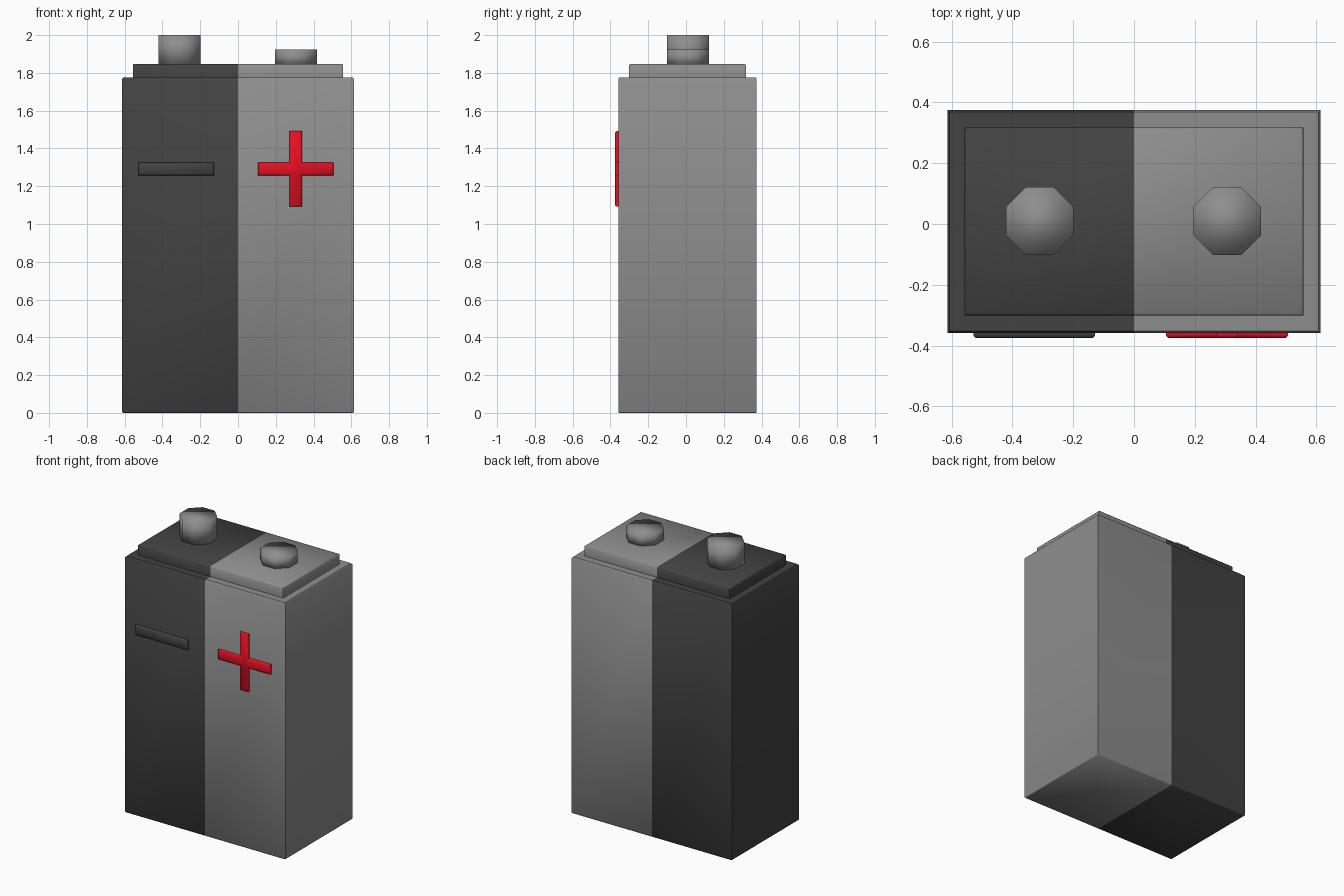
import bpy, bmesh, math

if "Cube" in bpy.data.objects:
    bpy.data.objects.remove(bpy.data.objects["Cube"])

CY = 0.008  # depth centre of the case, signs stick out in front


def material(name, rgb):
    m = bpy.data.materials.new(name)
    m.diffuse_color = (*rgb, 1)
    m.use_nodes = True
    m.node_tree.nodes["Principled BSDF"].inputs["Base Color"].default_value = m.diffuse_color
    return m


dark = material("dark", (0.055, 0.055, 0.055))
grey = material("grey", (0.27, 0.27, 0.27))
red = material("red", (0.8, 0.005, 0.015))


def finish(bm, name, mats, angle=35):
    bmesh.ops.recalc_face_normals(bm, faces=bm.faces[:])
    me = bpy.data.meshes.new(name)
    bm.to_mesh(me)
    bm.free()
    for m in mats:
        me.materials.append(m)
    ob = bpy.data.objects.new(name, me)
    bpy.context.collection.objects.link(ob)
    bpy.ops.object.select_all(action='DESELECT')
    ob.select_set(True)
    bpy.context.view_layer.objects.active = ob
    bpy.ops.object.shade_smooth_by_angle(angle=math.radians(angle))
    return ob


# Case with stepped lid: stacked rectangular rings (half width, half depth, z)
rings = [(0.608, 0.361, 0.0), (0.6135, 0.3665, 0.006), (0.6135, 0.3665, 1.768),
         (0.607, 0.360, 1.776), (0.557, 0.309, 1.776), (0.557, 0.309, 1.842),
         (0.551, 0.303, 1.848)]
bm = bmesh.new()
loops = [[bm.verts.new((sx * w, CY + sy * d, z))
          for sx, sy in ((-1, -1), (1, -1), (1, 1), (-1, 1))] for w, d, z in rings]
bm.faces.new(loops[0])
bm.faces.new(loops[-1])
for a, b in zip(loops, loops[1:]):
    for i in range(4):
        j = (i + 1) % 4
        bm.faces.new((a[i], a[j], b[j], b[i]))

# Split down the middle: dark half and light half
bmesh.ops.bisect_plane(bm, geom=bm.verts[:] + bm.edges[:] + bm.faces[:],
                       plane_co=(0, 0, 0), plane_no=(1, 0, 0))
for f in bm.faces:
    f.material_index = 0 if f.calc_center_median().x < 0 else 1
finish(bm, "battery_case", [dark, grey], 50)


# Octagonal terminals
def terminal(name, x, top):
    bm = bmesh.new()
    r = 0.1115 / math.cos(math.pi / 8)
    base = [bm.verts.new((x + r * math.cos(math.pi / 8 + i * math.pi / 4),
                          0.01 + r * math.sin(math.pi / 8 + i * math.pi / 4), 1.84))
            for i in range(8)]
    f = bm.faces.new(base)
    ext = bmesh.ops.extrude_face_region(bm, geom=[f])["geom"]
    for v in ext:
        if isinstance(v, bmesh.types.BMVert):
            v.co.z = top
    finish(bm, name, [grey], 91)


terminal("negative_terminal", -0.31, 2.0)
terminal("positive_terminal", 0.307, 1.925)


# Raised signs: outline in the front plane, extruded forward, front rim bevelled
def sign(name, cx, cz, outline, mat):
    bm = bmesh.new()
    f = bm.faces.new([bm.verts.new((cx + x, -0.355, cz + z)) for x, z in outline])
    ext = bmesh.ops.extrude_face_region(bm, geom=[f])["geom"]
    front = [v for v in ext if isinstance(v, bmesh.types.BMVert)]
    for v in front:
        v.co.y = -0.375
    rim = [e for e in bm.edges if e.verts[0] in front and e.verts[1] in front]
    bmesh.ops.bevel(bm, geom=rim, offset=0.007, segments=1, affect='EDGES')
    finish(bm, name, [mat], 50)


L, W = 0.2, 0.034
quarter = [(L, -W), (L, W), (W, W)]
plus = []
for k in range(4):
    c, s = round(math.cos(k * math.pi / 2)), round(math.sin(k * math.pi / 2))
    plus += [(c * x - s * z, s * x + c * z) for x, z in quarter]
sign("plus_sign", 0.306, 1.292, plus, red)
sign("minus_sign", -0.328, 1.292, [(L, -W), (L, W), (-L, W), (-L, -W)], dark)
